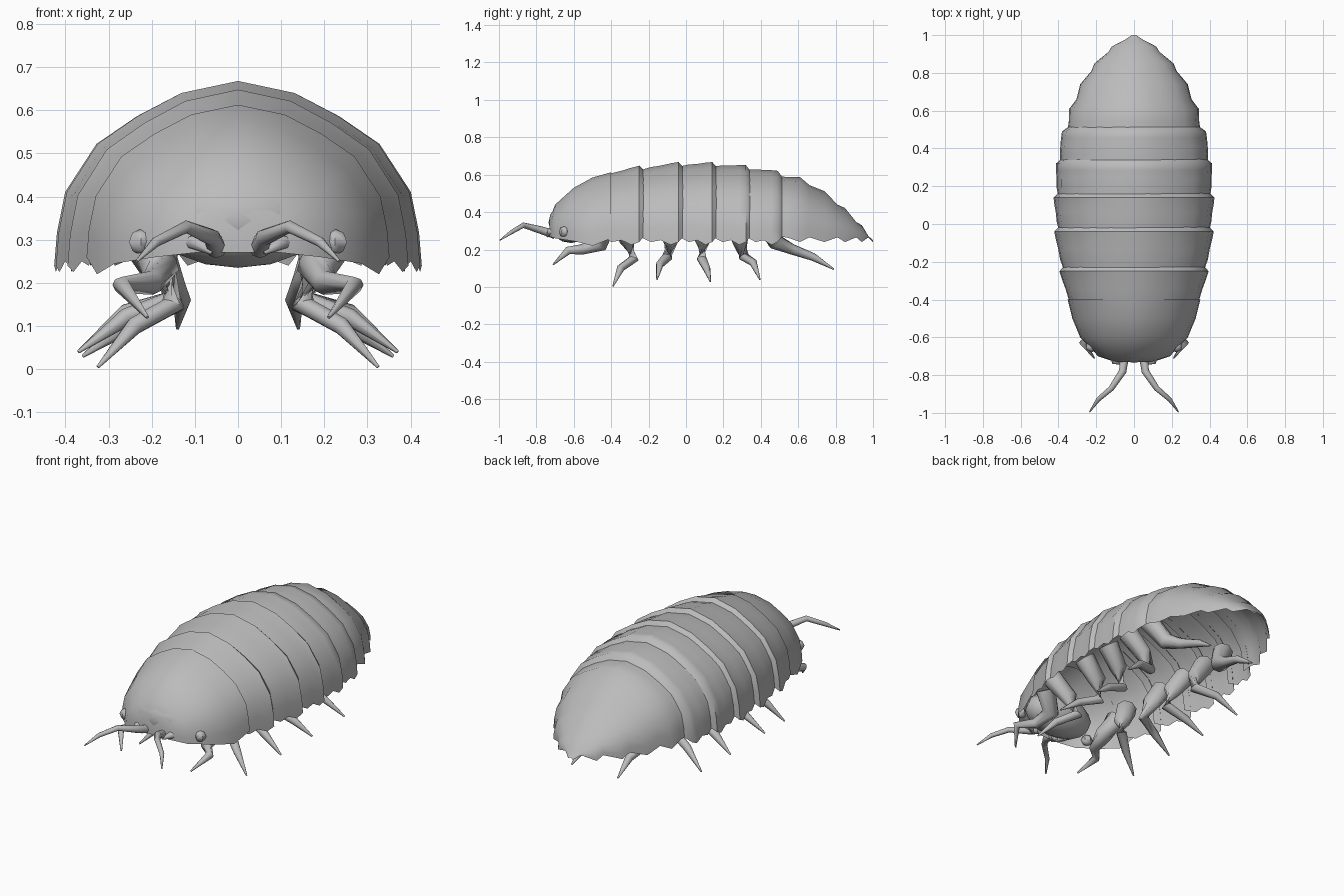
import bpy, bmesh, math
from mathutils import Vector

cube = bpy.data.objects.get("Cube")
if cube:
    bpy.data.objects.remove(cube, do_unlink=True)

grey = bpy.data.materials.new("shell grey")
grey.use_nodes = True
grey.diffuse_color = (0.5, 0.5, 0.5, 1)
grey.node_tree.nodes["Principled BSDF"].inputs["Base Color"].default_value = (0.5, 0.5, 0.5, 1)

# Body outline along y: (y, half width, top height)
OUTLINE = [(-0.73, 0.12, 0.38), (-0.7, 0.19, 0.44), (-0.65, 0.245, 0.485), (-0.6, 0.28, 0.525),
           (-0.45, 0.335, 0.6), (-0.2, 0.39, 0.64), (0, 0.41, 0.655), (0.2, 0.41, 0.65),
           (0.4, 0.39, 0.625), (0.6, 0.335, 0.58), (0.7, 0.295, 0.53), (0.8, 0.24, 0.455),
           (0.9, 0.155, 0.365), (0.96, 0.08, 0.295), (1.0, 0.012, 0.25)]

# Half cross-section from the hem to the ridge: (share of width, share of height)
SECTION = [(1, 0), (0.985, 0.18), (0.94, 0.4), (0.77, 0.66), (0.55, 0.81), (0.31, 0.935), (0, 1)]
ARCH = [(-x, z) for x, z in SECTION] + SECTION[-2::-1]


def outline(y):
    for (y0, w0, h0), (y1, w1, h1) in zip(OUTLINE, OUTLINE[1:]):
        if y <= y1:
            f = (y - y0) / (y1 - y0)
            return w0 + (w1 - w0) * f, h0 + (h1 - h0) * f
    return OUTLINE[-1][1:]


def finish(name, bm, angle=50):
    mesh = bpy.data.meshes.new(name)
    bm.to_mesh(mesh)
    bm.free()
    mesh.materials.append(grey)
    obj = bpy.data.objects.new(name, mesh)
    bpy.context.collection.objects.link(obj)
    bpy.ops.object.select_all(action="DESELECT")
    obj.select_set(True)
    bpy.context.view_layer.objects.active = obj
    bpy.ops.object.shade_smooth_by_angle(angle=math.radians(angle))


def bridge(bm, rings, closed):
    for a, b in zip(rings, rings[1:]):
        n = len(a)
        for i in range(n if closed else n - 1):
            j = (i + 1) % n
            bm.faces.new((a[i], a[j], b[j], b[i]))


def plate(name, rings, cap=False):
    """Arched open plate; rings are (y, flare, hem height)."""
    bm = bmesh.new()
    loops = []
    for y, flare, hem in rings:
        w, top = outline(y)
        loops.append([bm.verts.new(((w + flare) * x, y, hem + (top + flare - hem) * z))
                      for x, z in ARCH])
    bridge(bm, loops, False)
    if cap:
        bm.faces.new(loops[0][::-1])
    finish(name, bm)


def limb(name, path, radii, sides=8):
    """Tapered tube along a path, made for both sides."""
    for side, label in ((1, "left"), (-1, "right")):
        bm = bmesh.new()
        pts = [Vector((p[0] * side, p[1], p[2])) for p in path]
        loops = []
        for i, p in enumerate(pts):
            d = (pts[min(i + 1, len(pts) - 1)] - pts[max(i - 1, 0)]).normalized()
            q = d.to_track_quat("Z", "Y")
            loops.append([bm.verts.new(p + q @ Vector((math.cos(a), math.sin(a), 0)) * radii[i])
                          for a in (math.tau * k / sides for k in range(sides))])
        bridge(bm, loops, True)
        bm.faces.new(loops[0][::-1])
        bm.faces.new(loops[-1])
        finish(label + "_" + name, bm, 75)


def ball(name, centre, size, u=12, v=8):
    bm = bmesh.new()
    bmesh.ops.create_uvsphere(bm, u_segments=u, v_segments=v, radius=1)
    for vert in bm.verts:
        vert.co = Vector(centre) + Vector(c * s for c, s in zip(vert.co, size))
    finish(name, bm)


# Head shield
plate("head_shield", [(-0.73, -0.02, 0.27), (-0.7, 0, 0.26), (-0.6, 0.005, 0.245),
                      (-0.5, 0.01, 0.22), (-0.4, 0.005, 0.26)], cap=True)

# Overlapping back plates, each flared at its rear edge and folded under
EDGES = [-0.45, -0.24, -0.03, 0.15, 0.33, 0.5]
for n, (y0, y1) in enumerate(zip(EDGES, EDGES[1:]), 1):
    step = (y1 - y0) / 4
    plate(f"back_plate_{n}", [(y0 - 0.03, -0.012, 0.28), (y0 + step, 0, 0.24),
                              (y0 + 2 * step, 0.004, 0.25), (y0 + 3 * step, 0.012, 0.225),
                              (y1 - 0.01, 0.016, 0.24), (y1 + 0.015, -0.012, 0.27)])

# Tail shield with a scalloped hem
plate("tail_shield", [(0.46, -0.015, 0.27)] + [
    (y, 0.012 if i % 2 else -0.006, 0.24 if i % 2 else 0.265)
    for i, y in enumerate((0.54, 0.61, 0.66, 0.74, 0.81, 0.85, 0.91, 0.94, 0.975))]
    + [(1.0, 0, 0.24)])

# Head underneath the shield
ball("head", (0, -0.615, 0.345), (0.2, 0.12, 0.11))

# Legs: hip, thigh, knee, shin, foot
LEGS = [((0.24, -0.43, 0.33), (0.18, -0.46, 0.23), (0.2, -0.56, 0.2), (0.27, -0.63, 0.195), (0.21, -0.71, 0.12)),
        ((0.25, -0.36, 0.36), (0.18, -0.31, 0.25), (0.15, -0.28, 0.15), (0.24, -0.35, 0.1), (0.325, -0.39, 0.005)),
        ((0.26, -0.09, 0.36), (0.18, -0.08, 0.25), (0.15, -0.1, 0.16), (0.26, -0.14, 0.12), (0.37, -0.155, 0.04)),
        ((0.26, 0.1, 0.36), (0.18, 0.09, 0.25), (0.15, 0.085, 0.15), (0.26, 0.11, 0.1), (0.36, 0.13, 0.03)),
        ((0.26, 0.26, 0.36), (0.18, 0.29, 0.25), (0.15, 0.31, 0.16), (0.26, 0.36, 0.13), (0.37, 0.395, 0.04)),
        ((0.25, 0.42, 0.36), (0.18, 0.48, 0.24), (0.15, 0.57, 0.2), (0.13, 0.68, 0.16), (0.14, 0.79, 0.095))]
for n, path in enumerate(LEGS, 1):
    limb(f"leg_{n}", path, (0.055, 0.045, 0.028, 0.021, 0.004))

# Antennae and mouth feelers
limb("antenna", [(0.05, -0.7, 0.28), (0.06, -0.78, 0.305), (0.12, -0.87, 0.33),
                 (0.19, -0.93, 0.295), (0.235, -0.995, 0.25)], (0.024, 0.02, 0.015, 0.012, 0.003))
limb("mouth_feeler", [(0.12, -0.66, 0.29), (0.1, -0.73, 0.295), (0.06, -0.74, 0.27)],
     (0.02, 0.018, 0.006))

# Eyes
for side, label in ((1, "left"), (-1, "right")):
    ball(label + "_eye", (0.225 * side, -0.65, 0.295), (0.032, 0.03, 0.03), 6, 4)
